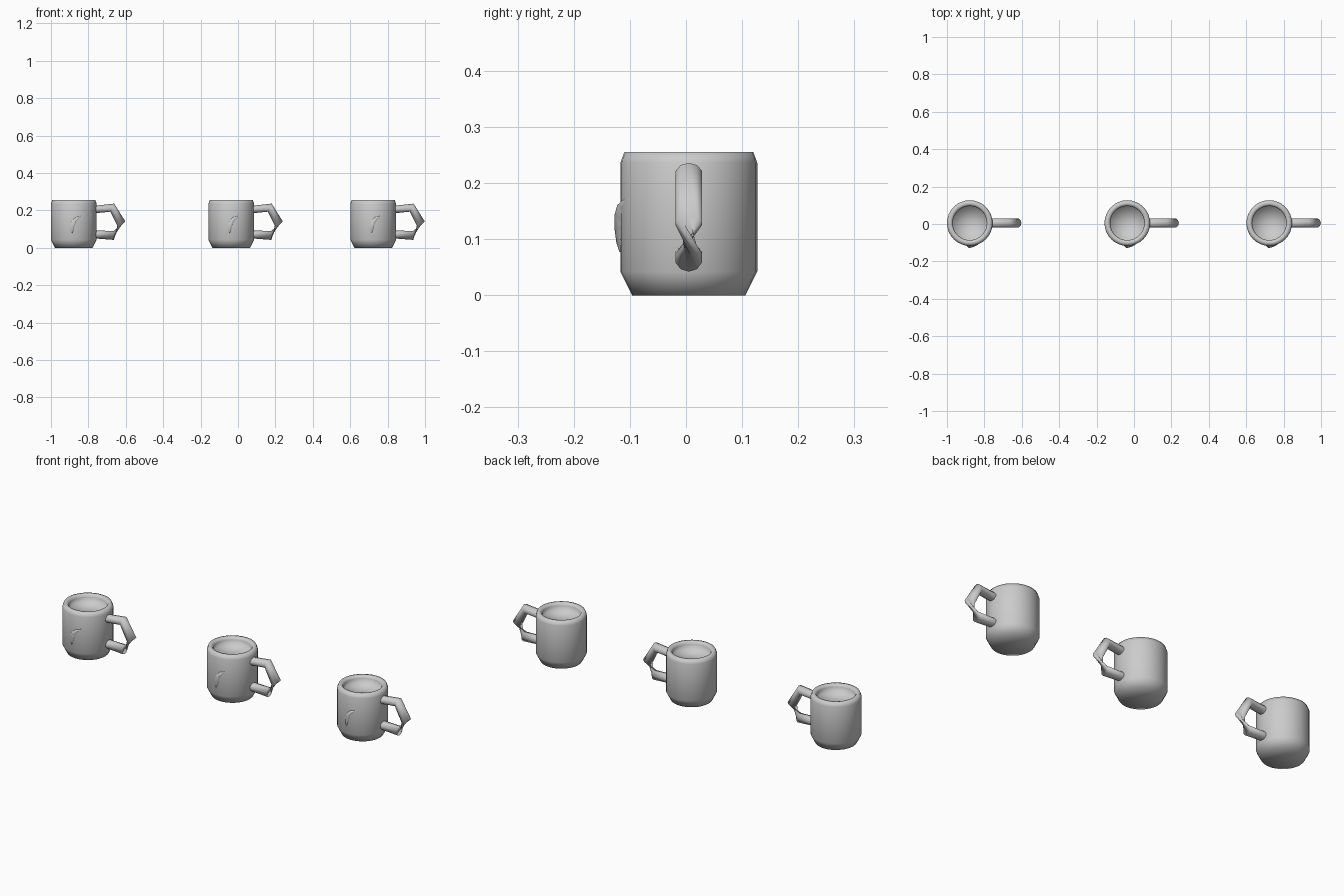
import bpy, bmesh, math
from mathutils import Vector

if "Cube" in bpy.data.objects:
    bpy.data.objects.remove(bpy.data.objects["Cube"])

RADIUS, CENTRE_Y = 0.122, 0.005
MUG_X = {"left": 0.723, "middle": -0.036, "right": -0.878}

grey = bpy.data.materials.new("ceramic_grey")
grey.use_nodes = True
colour = (0.6, 0.6, 0.6, 1)
grey.diffuse_color = colour
grey.node_tree.nodes["Principled BSDF"].inputs["Base Color"].default_value = colour


def finish(bm, name):
    mesh = bpy.data.meshes.new(name)
    bm.to_mesh(mesh)
    bm.free()
    mesh.shade_smooth()
    mesh.materials.append(grey)
    return mesh


def loft(bm, rows, closed):
    """Join equal rows of points with quads."""
    grid = [[bm.verts.new(p) for p in row] for row in rows]
    for a, b in zip(grid, grid[1:]):
        for j in range(len(a) if closed else len(a) - 1):
            k = (j + 1) % len(a)
            bm.faces.new((a[j], b[j], b[k], a[k]))


# Cup: outer wall, rounded rim and a shallow filled inside, turned on its axis
def cup_mesh():
    bm = bmesh.new()
    profile = [(0, 0), (0.101, 0), (RADIUS, 0.042), (RADIUS, 0.236),
               (0.115, 0.255), (0.098, 0.255), (0.091, 0.243), (0.091, 0.218), (0, 0.218)]
    verts = [bm.verts.new((r, 0, z)) for r, z in profile]
    edges = [bm.edges.new(pair) for pair in zip(verts, verts[1:])]
    bmesh.ops.spin(bm, geom=verts + edges, cent=(0, 0, 0), axis=(0, 0, 1),
                   angle=math.tau, steps=32)
    bmesh.ops.remove_doubles(bm, verts=bm.verts, dist=0.0005)
    bmesh.ops.recalc_face_normals(bm, faces=bm.faces)
    return finish(bm, "cup")


# Handle: angular tube whose lower outer bend twists half a turn and pinches
def handle_mesh():
    # centre x, z; half-width direction x, z; side sign
    rings = [(0.11, 0.204, 0, 0.020, 1), (0.206, 0.2145, 0.010, 0.0215, 1),
             (0.2545, 0.129, 0.0215, 0.011, 1),
             (0.214, 0.066, 0, 0.024, -1), (0.11, 0.071, 0, 0.021, -1)]
    sides = 10
    rows = []
    for x, z, ux, uz, side in rings:
        row = []
        for j in range(sides):
            a = math.tau * j / sides
            row.append(Vector((x + ux * math.cos(a), side * 0.025 * math.sin(a),
                               z + uz * math.cos(a))))
        rows.append(row)
    bm = bmesh.new()
    loft(bm, rows, True)
    return finish(bm, "handle")


# Crescent relief: two edges sunk in the wall and a raised ridge between them
def crescent_mesh():
    outer = [(0.045, 0.173), (0.012, 0.166), (-0.010, 0.147), (-0.020, 0.118),
             (-0.019, 0.090), (-0.010, 0.077)]
    inner = [(0.045, 0.170), (0.028, 0.155), (0.014, 0.138), (0.007, 0.118),
             (0.000, 0.095), (-0.008, 0.077)]

    def on_wall(x, z, lift):
        return Vector((x, -math.sqrt(RADIUS ** 2 - x * x) - lift, z))

    rows = []
    for i, (a, b) in enumerate(zip(outer, inner)):
        lift = 0.002 + 0.009 * math.sin(math.pi * i / (len(outer) - 1))
        mid = ((a[0] + b[0]) / 2, (a[1] + b[1]) / 2)
        rows.append([on_wall(*a, -0.002), on_wall(*mid, lift), on_wall(*b, -0.002)])
    bm = bmesh.new()
    loft(bm, rows, False)
    return finish(bm, "crescent_relief")


# Three identical mugs share their meshes
for mesh in (cup_mesh(), handle_mesh(), crescent_mesh()):
    for place, x in MUG_X.items():
        part = bpy.data.objects.new(f"{place}_{mesh.name}", mesh)
        part.location = (x, CENTRE_Y, 0)
        bpy.context.collection.objects.link(part)
